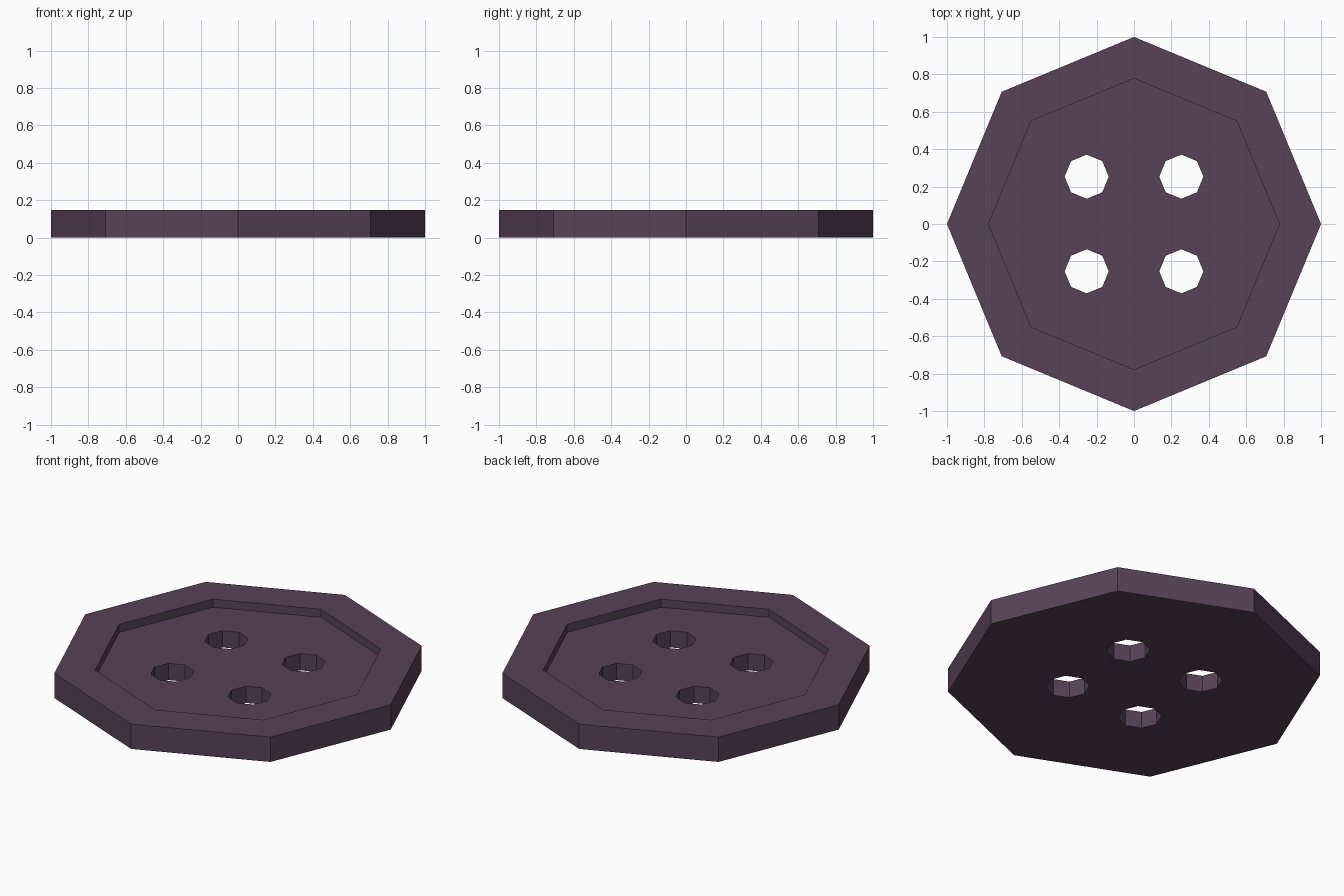
import bpy

if "Cube" in bpy.data.objects:
    bpy.data.objects.remove(bpy.data.objects["Cube"])

SIDES = 8
HEIGHT = 0.147
FLOOR = 0.099     # height of the recessed centre
HOLE = 0.253      # hole offset from the centre lines

mat = bpy.data.materials.new("dark plum")
mat.diffuse_color = (0.095, 0.056, 0.092, 1)
mat.use_nodes = True
mat.node_tree.nodes["Principled BSDF"].inputs["Base Color"].default_value = mat.diffuse_color


def prism(name, radius, z0, z1, x=0, y=0):
    """Upright octagonal prism with corners on the x and y axes."""
    bpy.ops.mesh.primitive_cylinder_add(
        vertices=SIDES, radius=radius, depth=z1 - z0,
        location=(x, y, (z0 + z1) / 2))
    ob = bpy.context.object
    ob.name = name
    ob.data.materials.append(mat)
    return ob


def cut(target, cutter):
    """Subtract the cutter from the target and remove it."""
    mod = target.modifiers.new("cut", 'BOOLEAN')
    mod.operation = 'DIFFERENCE'
    mod.solver = 'EXACT'
    mod.object = cutter
    bpy.context.view_layer.objects.active = target
    bpy.ops.object.modifier_apply(modifier=mod.name)
    bpy.data.objects.remove(cutter)


# Button disc
button = prism("button", 1.0, 0, HEIGHT)

# Recessed centre inside the raised rim
cut(button, prism("recess_cutter", 0.778, FLOOR, HEIGHT + 0.2))

# Four thread holes
for sx in (-1, 1):
    for sy in (-1, 1):
        cut(button, prism("hole_cutter", 0.118, -0.2, HEIGHT + 0.2,
                          sx * HOLE, sy * HOLE))
